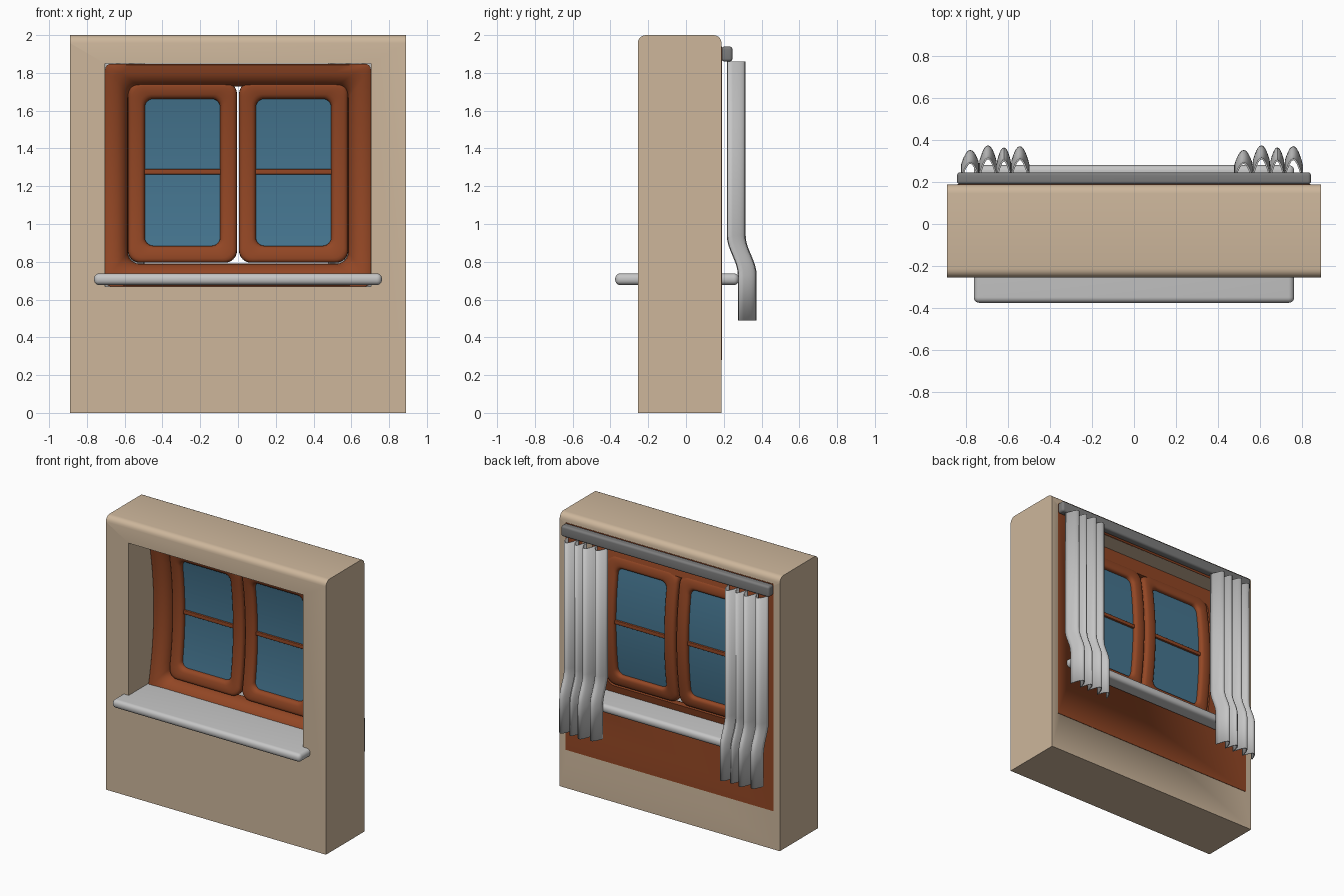
import bpy, bmesh, math

if "Cube" in bpy.data.objects:
    bpy.data.objects.remove(bpy.data.objects["Cube"])


def mat(name, c):
    m = bpy.data.materials.new(name)
    m.diffuse_color = (*c, 1)
    m.use_nodes = True
    m.node_tree.nodes["Principled BSDF"].inputs["Base Color"].default_value = m.diffuse_color
    return m


PLASTER = mat("plaster", (0.61, 0.47, 0.33))
WOOD = mat("brown_wood", (0.29, 0.062, 0.018))
GLASS = mat("blue_glass", (0.06, 0.18, 0.28))
PALE = mat("pale_grey", (0.56, 0.56, 0.56))
GREY = mat("rail_grey", (0.2, 0.2, 0.2))


def finish(name, bm, material, angle=35):
    bmesh.ops.recalc_face_normals(bm, faces=bm.faces[:])
    me = bpy.data.meshes.new(name)
    bm.to_mesh(me)
    bm.free()
    me.materials.append(material)
    ob = bpy.data.objects.new(name, me)
    bpy.context.collection.objects.link(ob)
    bpy.ops.object.select_all(action='DESELECT')
    ob.select_set(True)
    bpy.context.view_layer.objects.active = ob
    bpy.ops.object.shade_smooth_by_angle(angle=math.radians(angle))
    return ob


def box(name, x0, x1, y0, y1, z0, z1, material, bevel=0, edge_rule=None, bowed=False):
    bm = bmesh.new()
    bmesh.ops.create_cube(bm, size=1)
    for v in bm.verts:
        v.co.x = x0 if v.co.x < 0 else x1
        v.co.y = y0 if v.co.y < 0 else y1
        v.co.z = z0 if v.co.z < 0 else z1
    if bevel:
        edges = [e for e in bm.edges if edge_rule is None or edge_rule(e)]
        bmesh.ops.bevel(bm, geom=edges, offset=bevel, segments=5, profile=0.5, affect='EDGES')
    if bowed:
        vertical = [e for e in bm.edges if abs(e.verts[0].co.z - e.verts[1].co.z) > 0.1]
        if vertical:
            bmesh.ops.subdivide_edges(bm, edges=vertical, cuts=15, use_grid_fill=True)
        for v in bm.verts:
            v.co.y += bow(v.co.z)
    return finish(name, bm, material)


def bow(z):
    # the whole window bulges backwards at mid height
    return 0.07 * (1 - ((z - 1.27) / 0.58) ** 2)


def rounded_rect(x0, x1, z0, z1, r, side=12, corner=6):
    pts = []
    centres = [(x1 - r, z1 - r), (x0 + r, z1 - r), (x0 + r, z0 + r), (x1 - r, z0 + r)]
    for q, (cx, cz) in enumerate(centres):
        arc = [(cx + r * math.cos(a), cz + r * math.sin(a))
               for a in (math.pi / 2 * (q + i / corner) for i in range(corner + 1))]
        if pts:
            p, n = pts[-1], arc[0]
            pts += [(p[0] + (n[0] - p[0]) * i / side, p[1] + (n[1] - p[1]) * i / side)
                    for i in range(1, side)]
        pts += arc
    p, n = pts[-1], pts[0]
    pts += [(p[0] + (n[0] - p[0]) * i / side, p[1] + (n[1] - p[1]) * i / side)
            for i in range(1, side)]
    return pts


def ring(name, x0, x1, z0, z1, r0, r1, width, profile, material):
    # sweep a closed (inset, y) profile around a rounded rectangle
    bm = bmesh.new()
    loops = []
    for d, y in profile:
        r = r0 + (r1 - r0) * d / width
        loops.append([bm.verts.new((x, y + bow(z), z))
                      for x, z in rounded_rect(x0 + d, x1 - d, z0 + d, z1 - d, r)])
    n = len(loops[0])
    for a, b in zip(loops, loops[1:] + loops[:1]):
        for i in range(n):
            j = (i + 1) % n
            bm.faces.new((a[i], a[j], b[j], b[i]))
    return finish(name, bm, material, 50)


# Wall with rounded top edges, and the brown backing on its inner side
wall = box("wall", -0.89, 0.89, -0.255, 0.188, 0, 2, PLASTER, 0.042,
           lambda e: all(v.co.z > 1 for v in e.verts)
           and abs(e.verts[0].co.x - e.verts[1].co.x) > 1)
backing = box("inner_wall_panel", -0.84, 0.84, 0.186, 0.191, 0.28, 1.94, WOOD)
cutter = box("opening_cutter", -0.705, 0.705, -1, 1, 0.67, 1.85, PLASTER)
cutter.hide_render = True
for ob in (wall, backing):
    mod = ob.modifiers.new("opening", 'BOOLEAN')
    mod.operation = 'DIFFERENCE'
    mod.solver = 'EXACT'
    mod.object = cutter
    bpy.context.view_layer.objects.active = ob
    bpy.ops.object.modifier_apply(modifier=mod.name)
bpy.data.objects.remove(cutter)

# Outer frame with a rounded inner lip
lip = [(0.045 + 0.075 * math.sin(a), 0.03 - 0.075 * math.cos(a))
       for a in (math.pi / 2 * i / 6 for i in range(7))]
ring("window_frame", -0.703, 0.703, 0.67, 1.848, 0.03, 0.06, 0.12,
     [(0, 0.06), (0, -0.04), (0.005, -0.045)] + lip + [(0.12, 0.06)], WOOD)

# Two sashes with glass and a crossbar
W, H = 0.09, 0.075
sash_profile = []
for i in range(20):
    a = 2 * math.pi * i / 20
    c, s = math.cos(a), math.sin(a)
    sash_profile.append((W / 2 + W / 2 * math.copysign(abs(c) ** 0.65, c),
                         0.027 + H / 2 * math.copysign(abs(s) ** 0.65, s)))
for side, x0 in (("left", -0.583), ("right", 0.005)):
    x1 = x0 + 0.578
    ring(side + "_sash", x0, x1, 0.795, 1.752, 0.065, 0.045, W, sash_profile, WOOD)
    box(side + "_glass", x0 + 0.06, x1 - 0.06, 0.022, 0.032, 0.85, 1.70, GLASS, bowed=True)
    box(side + "_crossbar", x0 + 0.07, x1 - 0.07, 0.007, 0.047, 1.262, 1.29, WOOD, 0.004,
        bowed=True)

# Sill through the wall and the curtain rail
box("window_sill", -0.762, 0.762, -0.375, 0.28, 0.677, 0.738, PALE, 0.027)
box("curtain_rail", -0.842, 0.842, 0.188, 0.246, 1.86, 1.94, GREY, 0.016)


# Pleated curtains, pushed outwards over the sill
def curtain(name, x0):
    bm = bmesh.new()
    edges = [0, 0.083, 0.168, 0.235, 0.32]
    heights = [0.07, 0.092, 0.082, 0.088]
    outline = []
    for k in range(4):
        for i in range(12):
            t = i / 12
            outline.append((x0 + edges[k] + (edges[k + 1] - edges[k]) * t,
                            heights[k] * math.sin(math.pi * t) ** 0.9))
    outline.append((x0 + 0.32, 0))
    levels = [(1.86, 0)] + [(0.94 - 0.21 * i / 8,
                             0.058 * (0.5 - 0.5 * math.cos(math.pi * i / 8))) for i in range(9)]
    levels.append((0.49, 0.058))
    rows = [[bm.verts.new((x, 0.22 + y + dy, z)) for x, y in outline] for z, dy in levels]
    for a, b in zip(rows, rows[1:]):
        for i in range(len(outline) - 1):
            bm.faces.new((a[i], a[i + 1], b[i + 1], b[i]))
    ob = finish(name, bm, PALE, 45)
    mod = ob.modifiers.new("cloth", 'SOLIDIFY')
    mod.thickness = 0.008
    mod.offset = 0


curtain("left_curtain", -0.82)
curtain("right_curtain", 0.48)
